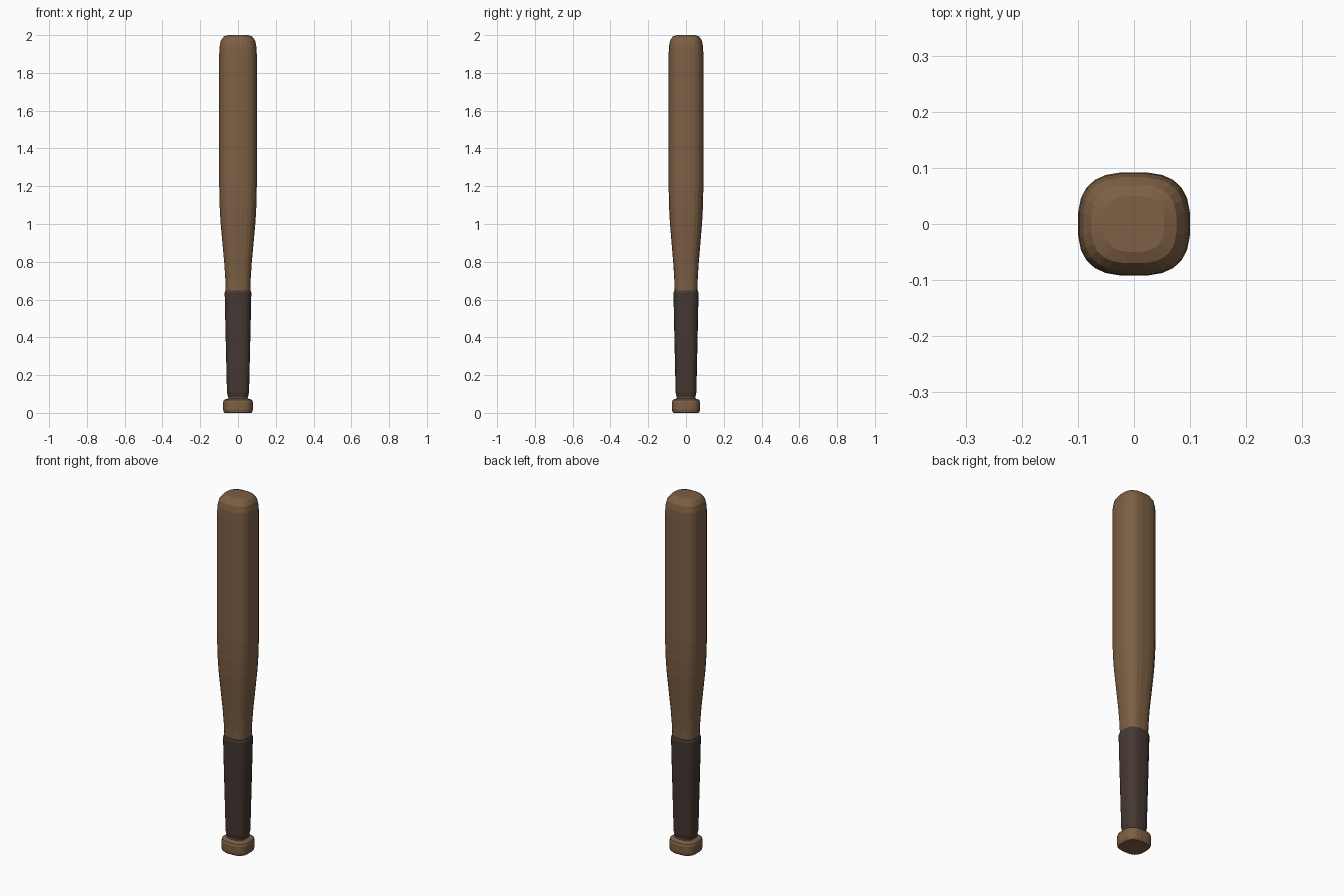
import bpy, bmesh, math

if "Cube" in bpy.data.objects:
    bpy.data.objects.remove(bpy.data.objects["Cube"])

SIDES = 24
POWER = 2 / 2.8          # rounded-square cross-section


def material(name, rgb):
    m = bpy.data.materials.new(name)
    m.diffuse_color = (*rgb, 1)
    m.use_nodes = True
    m.node_tree.nodes["Principled BSDF"].inputs["Base Color"].default_value = m.diffuse_color
    return m


wood = material("brown wood", (0.205, 0.115, 0.058))
wrap = material("dark wrap", (0.060, 0.040, 0.033))


def soft(v):
    return math.copysign(abs(v) ** POWER, v)


def lathe(name, profile, mat, depth=0.925):
    """Loft rounded-square rings given as (half width, z), capped at both ends."""
    bm = bmesh.new()
    rings = []
    for r, z in profile:
        ring = []
        for i in range(SIDES):
            a = 2 * math.pi * (i + 0.5) / SIDES
            ring.append(bm.verts.new((r * soft(math.cos(a)), r * depth * soft(math.sin(a)), z)))
        rings.append(ring)
    for lo, hi in zip(rings, rings[1:]):
        for i in range(SIDES):
            j = (i + 1) % SIDES
            bm.faces.new((lo[i], lo[j], hi[j], hi[i]))
    bm.faces.new(rings[0][::-1])
    bm.faces.new(rings[-1])
    mesh = bpy.data.meshes.new(name)
    bm.to_mesh(mesh)
    bm.free()
    mesh.materials.append(mat)
    ob = bpy.data.objects.new(name, mesh)
    bpy.context.collection.objects.link(ob)
    return ob


# Barrel tapering into the handle, with a rounded tip
lathe("barrel", [(0.064, 0.60), (0.067, 0.70), (0.073, 0.79), (0.083, 0.90),
                 (0.093, 1.01), (0.098, 1.10), (0.100, 1.20), (0.100, 1.90),
                 (0.098, 1.94), (0.091, 1.972), (0.076, 1.992), (0.054, 2.0)], wood)

# Wrapped grip, slightly proud of the wood
lathe("grip", [(0.053, 0.082), (0.059, 0.11), (0.061, 0.20), (0.067, 0.45),
               (0.071, 0.635), (0.067, 0.648)], wrap, 0.94)

# Neck and end knob
lathe("knob", [(0.070, 0.0), (0.076, 0.006), (0.079, 0.018), (0.079, 0.055),
               (0.075, 0.068), (0.064, 0.073), (0.052, 0.076), (0.051, 0.095)], wood, 0.95)
